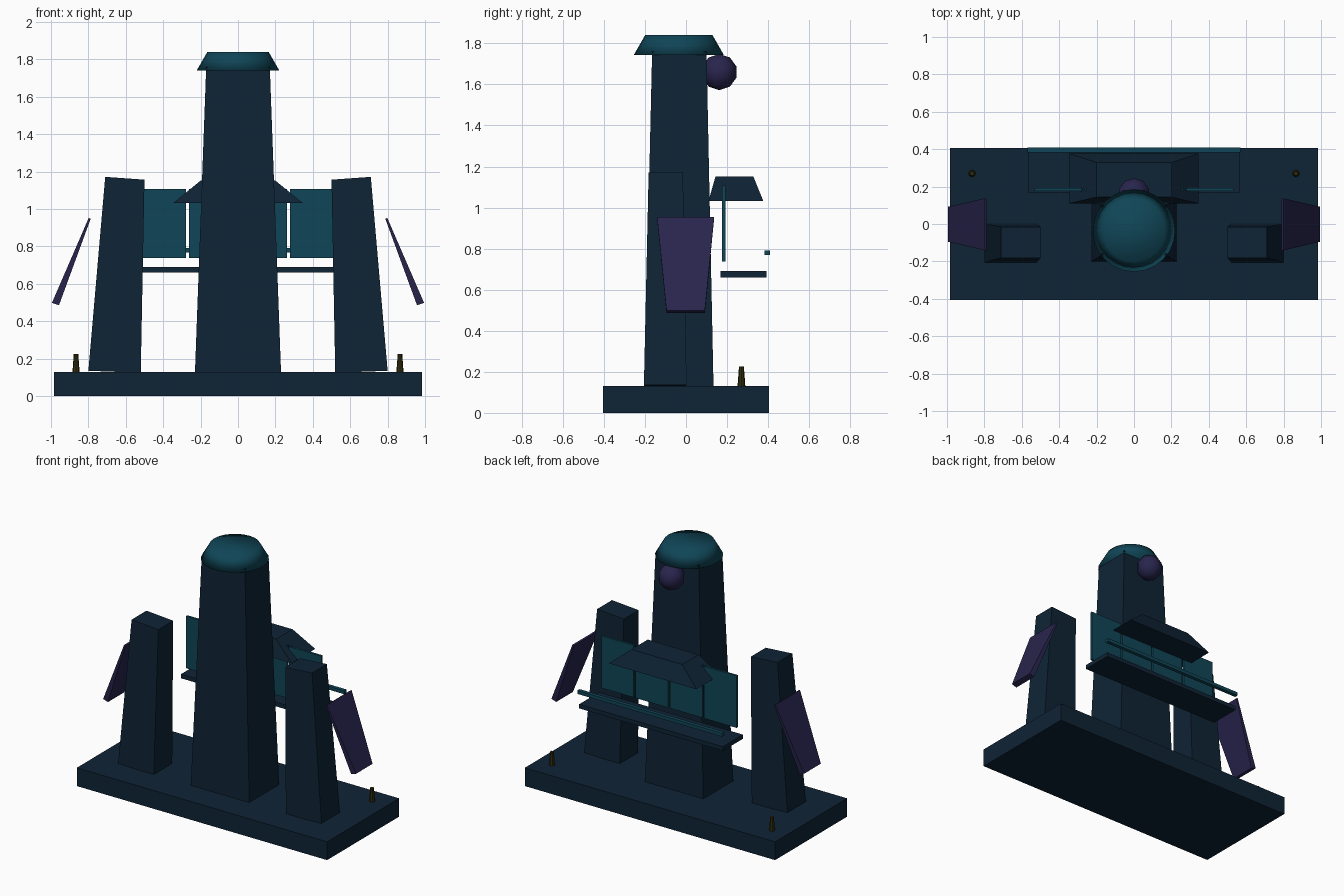
import bpy, bmesh, math
from mathutils import Matrix

if "Cube" in bpy.data.objects:
    bpy.data.objects.remove(bpy.data.objects["Cube"])


def material(name, rgb):
    m = bpy.data.materials.new(name)
    m.diffuse_color = (*rgb, 1)
    m.use_nodes = True
    m.node_tree.nodes["Principled BSDF"].inputs["Base Color"].default_value = m.diffuse_color
    return m


NAVY = material("dark navy", (0.0045, 0.017, 0.036))
TEAL = material("deep teal", (0.005, 0.060, 0.095))
PURPLE = material("dusky purple", (0.021, 0.018, 0.075))
OLIVE = material("dark olive", (0.030, 0.026, 0.004))


def finish(name, bm, mat, smooth=False):
    bmesh.ops.recalc_face_normals(bm, faces=bm.faces)
    for f in bm.faces:
        f.smooth = smooth
    me = bpy.data.meshes.new(name)
    bm.to_mesh(me)
    bm.free()
    me.materials.append(mat)
    ob = bpy.data.objects.new(name, me)
    bpy.context.collection.objects.link(ob)
    return ob


def block(name, mat, low, high, side=1):
    """Tapered block: low/high = (x0, x1, y0, y1, z at x0, z at x1)."""
    bm = bmesh.new()
    rings = []
    for x0, x1, y0, y1, z0, z1 in (low, high):
        rings.append([bm.verts.new((side * x, y, z)) for x, y, z in
                      ((x0, y0, z0), (x1, y0, z1), (x1, y1, z1), (x0, y1, z0))])
    a, b = rings
    bm.faces.new(a)
    bm.faces.new(b)
    for i in range(4):
        j = (i + 1) % 4
        bm.faces.new((a[i], a[j], b[j], b[i]))
    return finish(name, bm, mat)


def box(name, mat, x0, x1, y0, y1, z0, z1):
    return block(name, mat, (x0, x1, y0, y1, z0, z0), (x0, x1, y0, y1, z1, z1))


def cone(name, mat, n, r1, r2, x, y, z0, z1, smooth):
    bm = bmesh.new()
    bmesh.ops.create_cone(bm, cap_ends=True, segments=n, radius1=r1, radius2=r2,
                          depth=z1 - z0,
                          matrix=Matrix.Translation((x, y, (z0 + z1) / 2)))
    return finish(name, bm, mat, smooth)


# Base slab and main tower with its cap
box("base", NAVY, -0.985, 0.985, -0.405, 0.405, 0, 0.13)
block("main_tower", NAVY, (-0.23, 0.23, -0.203, 0.134, 0.13, 0.13),
      (-0.17, 0.17, -0.165, 0.10, 1.76, 1.76))
cone("tower_cap", TEAL, 24, 0.22, 0.164, 0, -0.035, 1.742, 1.84, True)

# Ball on the back of the tower
bm = bmesh.new()
bmesh.ops.create_uvsphere(bm, u_segments=10, v_segments=5, radius=0.088,
                          matrix=Matrix.Translation((0, 0.162, 1.66)))
finish("rear_ball", bm, PURPLE, True)

# Side towers, hanging fins and pegs, mirrored left and right
for side, label in ((-1, "left"), (1, "right")):
    block(label + "_tower", NAVY, (0.52, 0.80, -0.205, 0.003, 0.125, 0.135),
          (0.50, 0.71, -0.182, -0.015, 1.157, 1.172), side)
    block(label + "_fin", PURPLE, (0.957, 0.995, -0.095, 0.092, 0.486, 0.498),
          (0.788, 0.798, -0.141, 0.137, 0.947, 0.953), side)
    cone(label + "_peg", OLIVE, 8, 0.019, 0.012, side * 0.866, 0.27, 0.13, 0.226, False)

# Rear gallery: floor, rail, windows and hipped roof
box("gallery_floor", NAVY, -0.565, 0.565, 0.168, 0.393, 0.66, 0.69)
box("gallery_rail", TEAL, -0.57, 0.57, 0.382, 0.408, 0.768, 0.792)
for i in range(4):
    x = (i - 1.5) * 0.27
    box("gallery_window_%d" % (i + 1), TEAL, x - 0.1275, x + 0.1275, 0.176, 0.192, 0.738, 1.108)
block("gallery_roof", NAVY, (-0.345, 0.345, 0.11, 0.376, 1.033, 1.033),
      (-0.20, 0.20, 0.144, 0.328, 1.152, 1.152))
